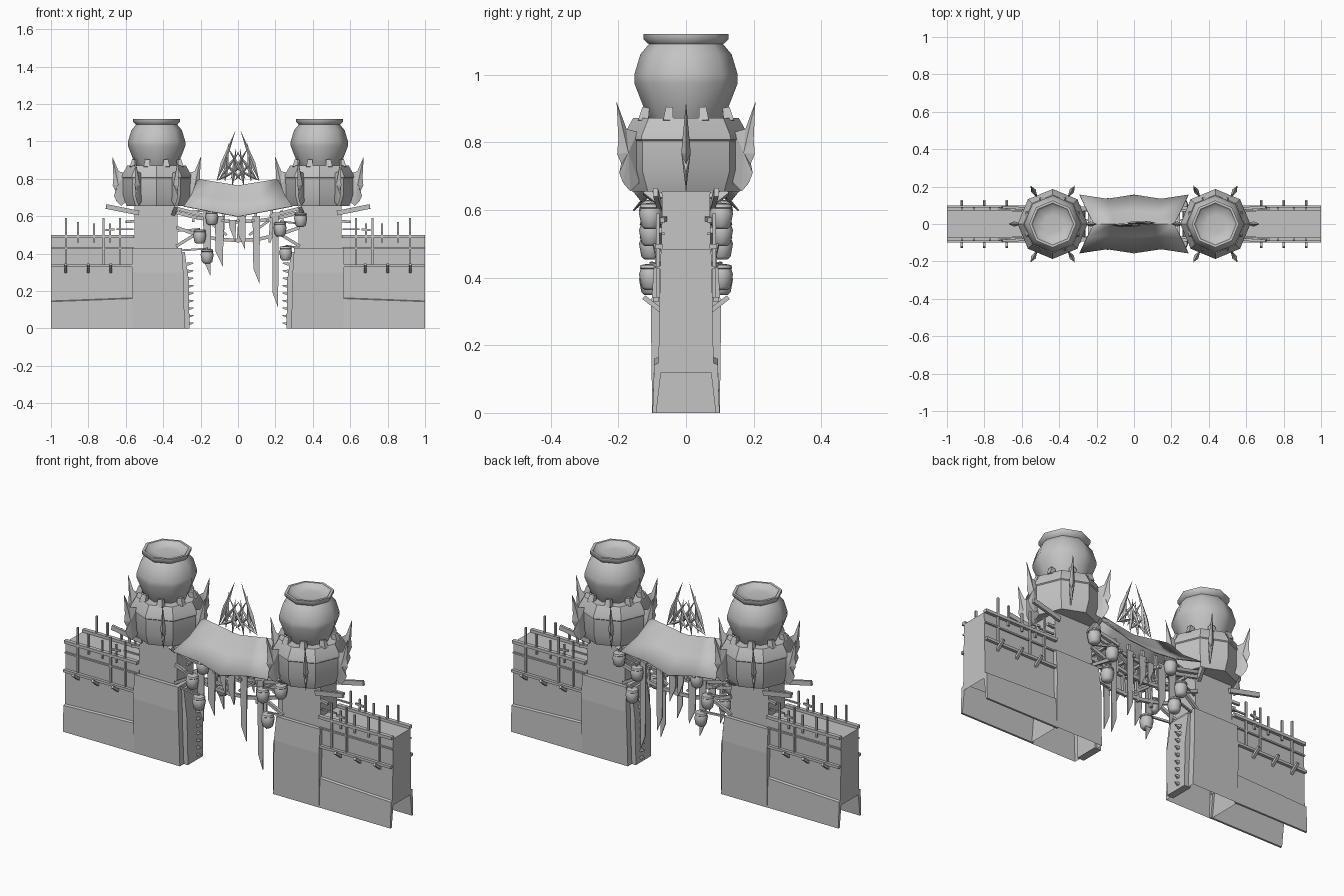
import bpy, bmesh, math
from mathutils import Vector

cube = bpy.data.objects.get("Cube")
if cube:
    bpy.data.objects.remove(cube, do_unlink=True)

stone = bpy.data.materials.new("plain_grey")
stone.use_nodes = True
GREY = (0.55, 0.55, 0.55, 1)
stone.diffuse_color = GREY
stone.node_tree.nodes["Principled BSDF"].inputs["Base Color"].default_value = GREY


def finish(name, bm, smooth=0):
    bmesh.ops.recalc_face_normals(bm, faces=bm.faces)
    me = bpy.data.meshes.new(name)
    bm.to_mesh(me)
    bm.free()
    me.materials.append(stone)
    ob = bpy.data.objects.new(name, me)
    bpy.context.collection.objects.link(ob)
    if smooth:
        bpy.ops.object.select_all(action="DESELECT")
        ob.select_set(True)
        bpy.context.view_layer.objects.active = ob
        bpy.ops.object.shade_smooth_by_angle(angle=math.radians(smooth))
    return ob


def skin(name, rings, bottom=True, smooth=0):
    """Join rings of points into a tube with a closed top."""
    bm = bmesh.new()
    rows = [[bm.verts.new(p) for p in ring] for ring in rings]
    n = len(rows[0])
    for a, b in zip(rows, rows[1:]):
        for i in range(n):
            j = (i + 1) % n
            bm.faces.new((a[i], a[j], b[j], b[i]))
    if bottom:
        bm.faces.new(rows[0])
    bm.faces.new(rows[-1])
    return finish(name, bm, smooth)


def loft(name, s, levels, bottom=True):
    """Tapered block; each level is x0, x1, half depth, z."""
    return skin(name, [[(s * x0, -y, z), (s * x1, -y, z), (s * x1, y, z), (s * x0, y, z)]
                       for x0, x1, y, z in levels], bottom)


def beam(name, a, b, w=0.012, d=None, end=1.0):
    """Square bar from a to b; end scales the far end."""
    a, b = Vector(a), Vector(b)
    d = d or w
    along = (b - a).normalized()
    ref = Vector((0, 1, 0)) if abs(along.y) < 0.8 else Vector((0, 0, 1))
    u = along.cross(ref).normalized()
    v = along.cross(u)
    ring = [(-1, -1), (1, -1), (1, 1), (-1, 1)]
    return skin(name, [[p + u * (i * w * k / 2) + v * (j * d * k / 2) for i, j in ring]
                       for p, k in ((a, 1.0), (b, end))])


def lathe(name, centre, profile, smooth=50):
    """Eight-sided turned shape from radius and height pairs."""
    c = Vector(centre)
    return skin(name, [[c + Vector((r * math.cos(math.tau * i / 8), r * math.sin(math.tau * i / 8), z))
                        for i in range(8)] for r, z in profile], smooth=smooth)


def blade(name, outline, ridge, side):
    """Lens-shaped blade: thin outline with a raised ridge point on both sides."""
    bm = bmesh.new()
    edge = [bm.verts.new(p) for p in outline]
    for k in (1, -1):
        mid = bm.verts.new(Vector(ridge) + Vector(side) * k)
        for i in range(len(edge)):
            bm.faces.new((edge[i], edge[(i + 1) % len(edge)], mid))
    return finish(name, bm)


def spear(name, a, b, w):
    """Long thin spear head in the x-z plane."""
    a, b = Vector(a), Vector(b)
    u = (b - a).cross(Vector((0, 1, 0))).normalized() * w
    m = a.lerp(b, 0.35)
    return blade(name, [a, m + u, b, m - u], m, (0, 0.009, 0))


FIN = [(0.16, 0.68), (0.19, 0.655), (0.215, 0.68), (0.228, 0.71), (0.22, 0.735),
       (0.235, 0.765), (0.231, 0.81), (0.237, 0.92), (0.203, 0.84), (0.165, 0.83)]

for s, side in ((1, "left"), (-1, "right")):
    cx = 0.435 * s
    # Tower
    loft(side + "_tower_base", s, [(0.285, 0.565, 0.1, 0), (0.292, 0.567, 0.104, 0.3),
                                   (0.3, 0.567, 0.095, 0.43)], bottom=False)
    loft(side + "_tower_column", s, [(0.322, 0.554, 0.074, 0.42), (0.324, 0.552, 0.07, 0.66)])
    loft(side + "_gate_jamb", s, [(0.26, 0.3, 0.065, 0), (0.262, 0.3, 0.07, 0.25), (0.285, 0.31, 0.065, 0.41)])
    for i in range(9):
        z = 0.025 + i * 0.04
        beam(side + "_jamb_tooth", (s * 0.27, 0.02, z), (s * 0.238, 0.02, z + 0.004), 0.02, end=0.2)

    # Drum, collar and jar with a shallow sunken lid
    lathe(side + "_drum", (cx, 0, 0), [(0.16, 0.655), (0.182, 0.715), (0.182, 0.81)], smooth=20)
    lathe(side + "_collar", (cx, 0, 0), [(0.178, 0.8), (0.187, 0.808), (0.184, 0.822),
                                         (0.156, 0.872), (0.11, 0.872)], smooth=20)
    lathe(side + "_jar", (cx, 0, 0), [(0.105, 0.86), (0.12, 0.89), (0.153, 0.975), (0.153, 1.0),
                                      (0.135, 1.06), (0.11, 1.09), (0.126, 1.105), (0.126, 1.12),
                                      (0.112, 1.12), (0.1, 1.105), (0.05, 1.1)])
    for i in range(8):
        a = math.tau * (i + 0.5) / 8
        d = Vector((math.cos(a), math.sin(a), 0))
        beam(side + "_collar_tab", Vector((cx, 0, 0.862)) + d * 0.137,
             Vector((cx, 0, 0.902)) + d * 0.128, 0.036, 0.03, 0.7)
    for i in range(6):
        a = math.tau * i / 6
        d = Vector((math.cos(a), math.sin(a), 0))
        o = Vector((cx, 0, 0))
        blade(side + "_drum_fin", [o + d * r + Vector((0, 0, z)) for r, z in FIN],
              o + d * 0.205 + Vector((0, 0, 0.77)), d.cross(Vector((0, 0, 1))) * 0.014)

    # Side wall with skirts, rails, pegs and posts
    loft(side + "_wall", s, [(0.55, 1, 0.082, 0.12), (0.55, 1, 0.076, 0.44), (0.55, 1, 0.074, 0.485)], bottom=False)
    for f in (-1, 1):
        def at(x, y, z):
            return (s * x, f * y, z)
        skin(side + "_wall_skirt", [[at(x, 0.088, 0), at(x, 0.099, 0), at(x, 0.094, h), at(x, 0.07, h + 0.008)]
                                    for x, h in ((0.555, 0.16), (1, 0.143))])
        beam(side + "_top_rail", at(0.555, 0.08, 0.492), at(1, 0.08, 0.492), 0.016, 0.022)
        beam(side + "_ledge", at(0.555, 0.079, 0.43), at(1, 0.079, 0.43), 0.008, 0.012)
        beam(side + "_middle_rail", at(0.565, 0.09, 0.335), at(1, 0.09, 0.335), 0.014, 0.016)
        beam(side + "_hand_rail", at(0.56, 0.068, 0.53), at(0.65, 0.068, 0.53), 0.008)
        for x in (0.68, 0.8, 0.92):
            beam(side + "_wall_peg", at(x, 0.07, 0.3), at(x, 0.125, 0.342), 0.014)
        for x, h in ((0.63, 0.59), (0.685, 0.56), (0.72, 0.59), (0.77, 0.56), (0.855, 0.57), (0.92, 0.59)):
            beam(side + "_wall_post", at(x, 0.083, 0.34 if h > 0.58 else 0.46), at(x, 0.083, h), 0.01)
        beam(side + "_post_crossbar", at(0.66, 0.083, 0.53), at(0.71, 0.083, 0.525), 0.01)

        # Planks and brackets below the drum
        beam(side + "_outer_plank", at(0.53, 0.08, 0.617), at(0.705, 0.09, 0.652), 0.025, 0.014)
        beam(side + "_outer_stub", at(0.53, 0.06, 0.575), at(0.6, 0.07, 0.57), 0.014)
        beam(side + "_drum_bracket", at(0.35, 0.05, 0.6), at(0.33, 0.12, 0.655), 0.02)
        beam(side + "_inner_plank", at(0.34, 0.08, 0.645), at(0.17, 0.09, 0.6), 0.018)
        beam(side + "_inner_strut", at(0.33, 0.075, 0.44), at(0.2, 0.095, 0.52), 0.016)

        # Hanging lanterns
        spots = ((0.225, 0.53), (0.335, 0.58), (0.255, 0.4)) if s > 0 else \
                ((0.14, 0.59), (0.205, 0.49), (0.165, 0.385))
        for x, z in spots:
            lathe(side + "_lantern", at(x, 0.104, z), [(0.018, -0.037), (0.028, -0.028), (0.035, 0.01),
                  (0.03, 0.025), (0.033, 0.028), (0.03, 0.037), (0.014, 0.04)])
            beam(side + "_lantern_arm", at(x, 0.104, z + 0.042), at(0.34, 0.06, z + 0.03), 0.01)

# Sagging bridge beams between the towers
for y in (-0.075, 0.075):
    for top, sag in ((0.62, 0.05), (0.54, 0.07)):
        pts = [(-0.33 + 0.11 * i, y, top - sag * (1 - ((i - 3) / 3) ** 2)) for i in range(7)]
        for a, b in zip(pts, pts[1:]):
            beam("bridge_beam", a, b, 0.018, 0.014)
    for i in range(-2, 3):
        x = i * 0.085
        beam("bridge_post", (x, y, 0.46), (x + 0.012, y, 0.64), 0.014)
    for s in (-1, 1):
        beam("bridge_brace", (s * 0.24, y, 0.63), (s * 0.06, y, 0.5), 0.013)
for i in range(-3, 4):
    beam("bridge_crosspiece", (i * 0.08, -0.1, 0.575), (i * 0.08, 0.1, 0.575), 0.014)

# Pointed hanging banners
for x, zt, zb, w in ((-0.165, 0.62, 0.28, 0.022), (-0.1, 0.6, 0.33, 0.024), (-0.03, 0.58, 0.46, 0.02),
                     (0.02, 0.6, 0.42, 0.022), (0.098, 0.6, 0.24, 0.02), (0.2, 0.62, 0.11, 0.018)):
    for y in (-0.088, 0.088):
        skin("hanging_banner", [[(x - w, v, zt), (x + w, v, zt), (x + w * 0.8, v, zb), (x - w * 0.8, v, zb + 0.08)]
                                for v in (y - 0.003, y + 0.003)])

# Sagging canopy: ridge, middle and ragged eave on each side
bm = bmesh.new()
rows = []
for y, wide, ends, sag in ((-1, 0.29, 0.655, 0.055), (-0.45, 0.25, 0.715, 0.035), (0, 0.215, 0.80, 0.035),
                           (0.45, 0.25, 0.715, 0.035), (1, 0.29, 0.655, 0.055)):
    row = []
    for i in range(-2, 3):
        depth = 0.157 if i % 2 == 0 else 0.135
        row.append(bm.verts.new((wide * i / 2, y * depth, ends - sag * (1 - abs(i) / 2))))
    rows.append(row)
for a, b in zip(rows, rows[1:]):
    for i in range(4):
        bm.faces.new((a[i], a[i + 1], b[i + 1], b[i]))
canopy = finish("canopy", bm, 40)
thick = canopy.modifiers.new("thickness", "SOLIDIFY")
thick.thickness = 0.005

# Crest of crossing spear heads
for s in (-1, 1):
    for x0, z0, x1, z1, w in ((0.115, 0.785, 0.013, 1.06, 0.014), (0.07, 0.78, 0.052, 0.99, 0.012),
                              (0.1, 0.8, -0.01, 0.95, 0.011), (-0.04, 0.8, 0.055, 0.97, 0.011),
                              (0.03, 0.76, 0.012, 0.96, 0.012), (-0.02, 0.79, 0.09, 0.91, 0.01),
                              (0.115, 0.79, -0.02, 0.86, 0.009)):
        spear("crest_spear", (s * x0, s * 0.006, z0), (s * x1, s * 0.006, z1), w)
